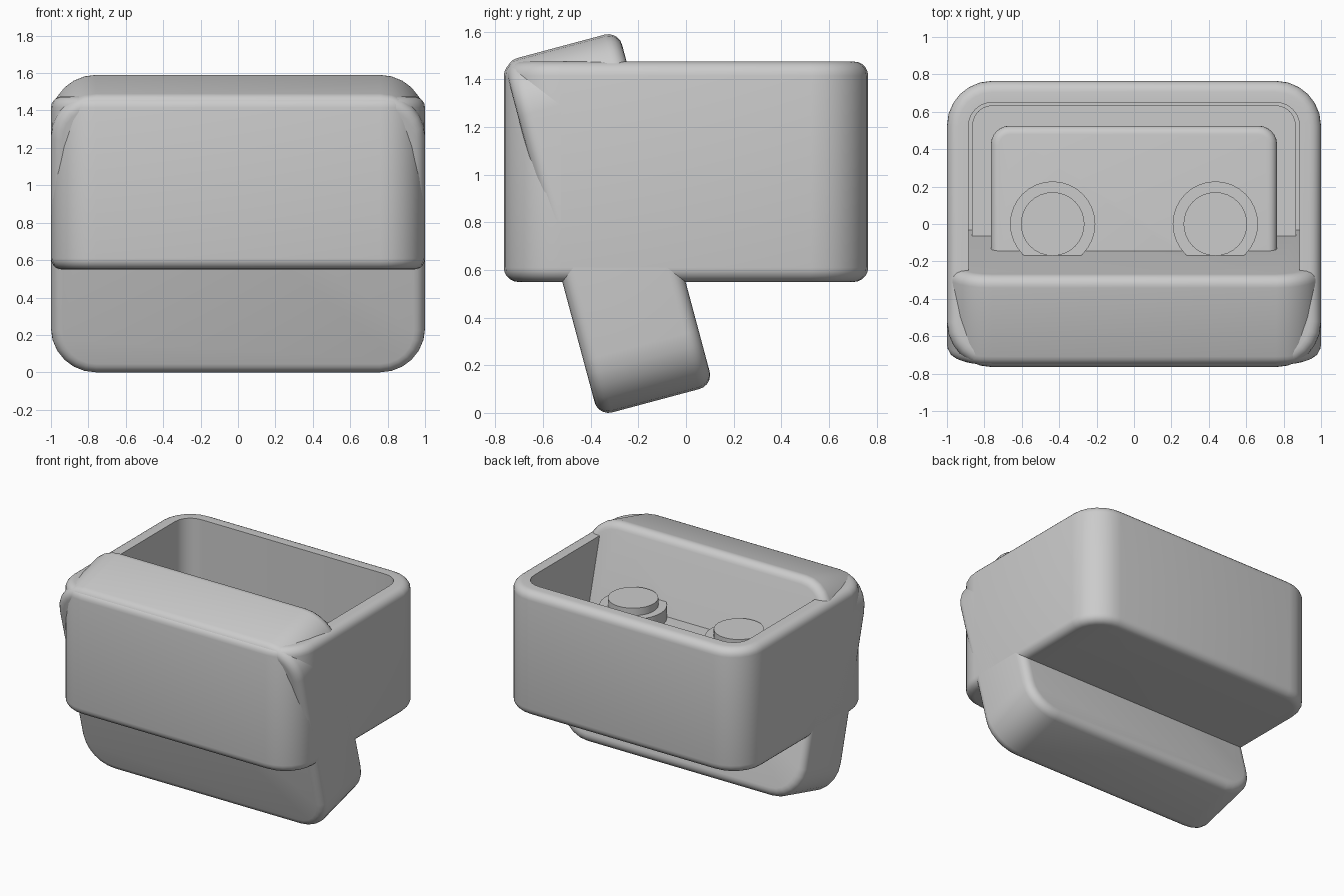
import bpy, bmesh, math
from mathutils import Matrix, Vector

if "Cube" in bpy.data.objects:
    bpy.data.objects.remove(bpy.data.objects["Cube"])


def finish(bm, name):
    mesh = bpy.data.meshes.new(name)
    bmesh.ops.recalc_face_normals(bm, faces=bm.faces)
    bm.to_mesh(mesh)
    bm.free()
    ob = bpy.data.objects.new(name, mesh)
    bpy.context.collection.objects.link(ob)
    bpy.ops.object.select_all(action='DESELECT')
    ob.select_set(True)
    bpy.context.view_layer.objects.active = ob
    bpy.ops.object.shade_smooth_by_angle(angle=math.radians(32))
    return ob


def rounded_box(size, corner, edge):
    """Box with rounded vertical corners and softened top and bottom rims."""
    bm = bmesh.new()
    bmesh.ops.create_cube(bm, size=1)
    bmesh.ops.scale(bm, vec=size, verts=bm.verts)
    upright = [e for e in bm.edges
               if abs(e.verts[0].co.z - e.verts[1].co.z) > 1e-4]
    bmesh.ops.bevel(bm, geom=upright, offset=corner, segments=6,
                    profile=0.5, affect='EDGES')
    if edge:
        rims = [e for e in bm.edges
                if abs(e.verts[0].co.z - e.verts[1].co.z) < 1e-4]
        bmesh.ops.bevel(bm, geom=rims, offset=edge, segments=5,
                        profile=0.5, affect='EDGES')
    return bm


def top_face(bm):
    return max((f for f in bm.faces if f.normal.z > 0.99),
               key=lambda f: f.calc_area())


# Open case body: inset the top and push the floor down
bm = rounded_box((2, 1.53, 0.925), 0.24, 0.06)
bm.normal_update()
face = top_face(bm)
bmesh.ops.inset_region(bm, faces=[face], thickness=0.055)
floor = bmesh.ops.extrude_discrete_faces(bm, faces=[face])['faces'][0]
bmesh.ops.translate(bm, vec=(0, 0, -0.81), verts=floor.verts)
finish(bm, "case_body").location = (0, 0, 1.0125)

# Lid slab leaning through the body
lid = finish(rounded_box((2, 1.54, 0.5), 0.24, 0.06), "lid")
lid.location = (0, -0.326, 0.795)
lid.rotation_euler.x = math.radians(105)

# Inner liner and raised tray
finish(rounded_box((1.73, 1.27, 0.11), 0.11, 0), "liner").location = (0, 0, 0.725)
finish(rounded_box((1.53, 1.05, 0.36), 0.1, 0.045), "tray").location = (0, 0, 0.9)

# Two stepped round seats
for side, x in (("left", -0.435), ("right", 0.435)):
    for part, r, z0, z1 in (("seat", 0.228, 1.05, 1.175), ("cap", 0.17, 1.15, 1.23)):
        bm = bmesh.new()
        bmesh.ops.create_cone(bm, cap_ends=True, segments=32, radius1=r, radius2=r,
                              depth=z1 - z0)
        finish(bm, f"{side}_{part}").location = (x, 0, (z0 + z1) / 2)
